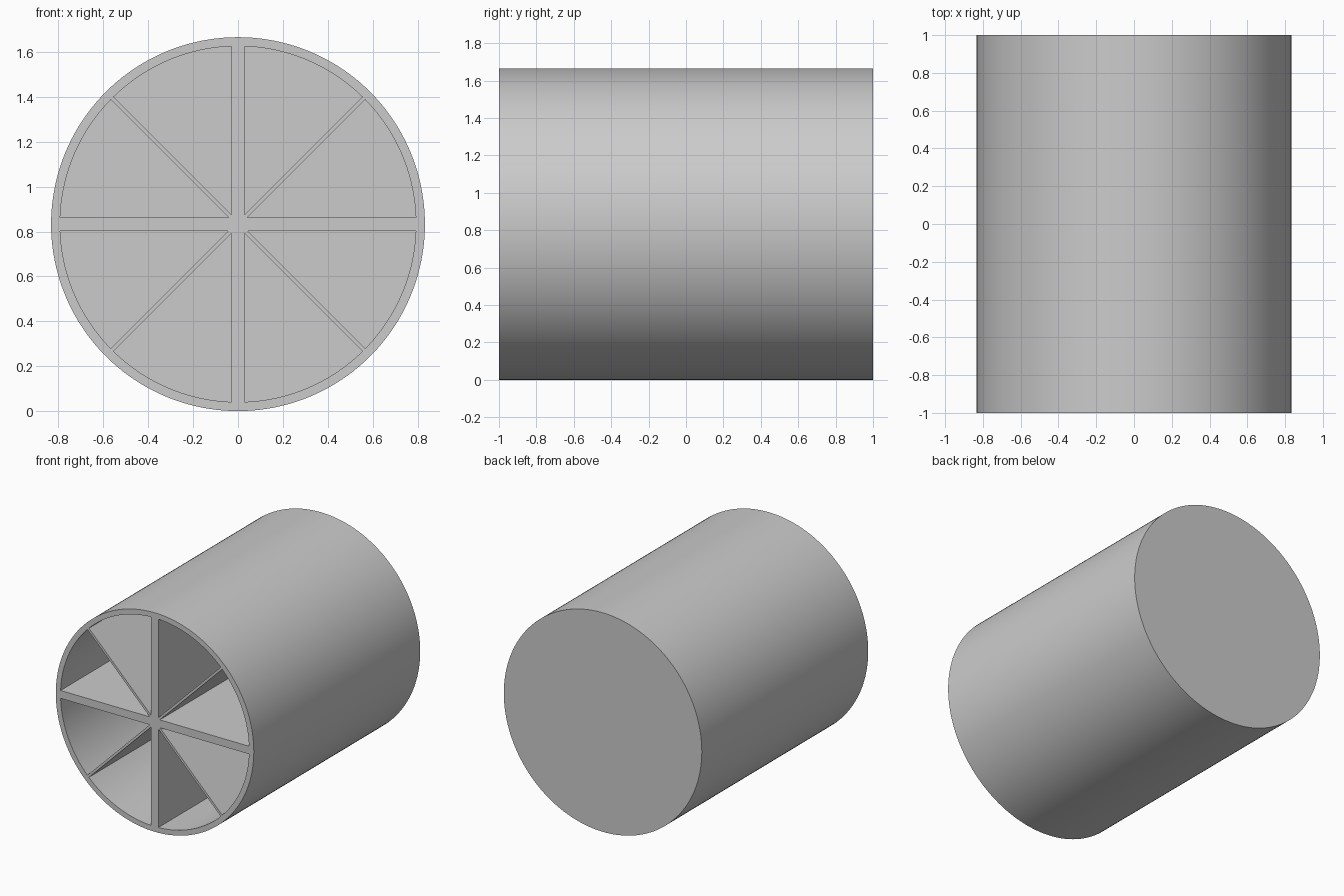
import bpy, bmesh
from math import asin, cos, sin, pi, sqrt

if "Cube" in bpy.data.objects:
    bpy.data.objects.remove(bpy.data.objects["Cube"])

R, R_IN = 0.833, 0.793      # outer and inner radius
THICK, THIN = 0.03, 0.009   # half thickness of cross walls and diagonal walls
FRONT, BACK = -1.0, 1.0
FLOOR = 0.96                # inside face of the closed back
CZ = R                      # axis height


def new_object(name, bm):
    bmesh.ops.recalc_face_normals(bm, faces=bm.faces[:])
    me = bpy.data.meshes.new(name)
    bm.to_mesh(me)
    bm.free()
    ob = bpy.data.objects.new(name, me)
    bpy.context.collection.objects.link(ob)
    return ob


def add_prism(bm, profile, y0, y1):
    """Closed prism of an (x, z) profile along y."""
    a = [bm.verts.new((x, y0, z + CZ)) for x, z in profile]
    b = [bm.verts.new((x, y1, z + CZ)) for x, z in profile]
    bm.faces.new(a)
    bm.faces.new(b)
    for i in range(len(a)):
        j = (i + 1) % len(a)
        bm.faces.new((a[i], a[j], b[j], b[i]))


# Solid drum
bm = bmesh.new()
N = 160
add_prism(bm, [(R * cos(2 * pi * i / N), R * sin(2 * pi * i / N)) for i in range(N)],
          FRONT, BACK)
drum = new_object("divided_drum", bm)

# Eight pockets: one wedge profile mirrored across both axes and the diagonal
a0, a1 = asin(THICK / R_IN), pi / 4 - asin(THIN / R_IN)
wedge = [(THICK + sqrt(2) * THIN, THICK)]
wedge += [(R_IN * cos(a0 + (a1 - a0) * i / 18), R_IN * sin(a0 + (a1 - a0) * i / 18))
          for i in range(19)]
bm = bmesh.new()
for sx in (1, -1):
    for sz in (1, -1):
        add_prism(bm, [(sx * x, sz * z) for x, z in wedge], FRONT - 0.1, FLOOR)
        add_prism(bm, [(sx * z, sz * x) for x, z in wedge], FRONT - 0.1, FLOOR)
pockets = new_object("pocket_cutter", bm)
pockets.hide_render = True

# Cut the pockets, then smooth the round walls
cut = drum.modifiers.new("pockets", 'BOOLEAN')
cut.operation = 'DIFFERENCE'
cut.solver = 'EXACT'
cut.object = pockets
bpy.context.view_layer.objects.active = drum
drum.select_set(True)
bpy.ops.object.modifier_apply(modifier=cut.name)
bpy.data.objects.remove(pockets)
bpy.ops.object.shade_smooth_by_angle(angle=pi / 6)
